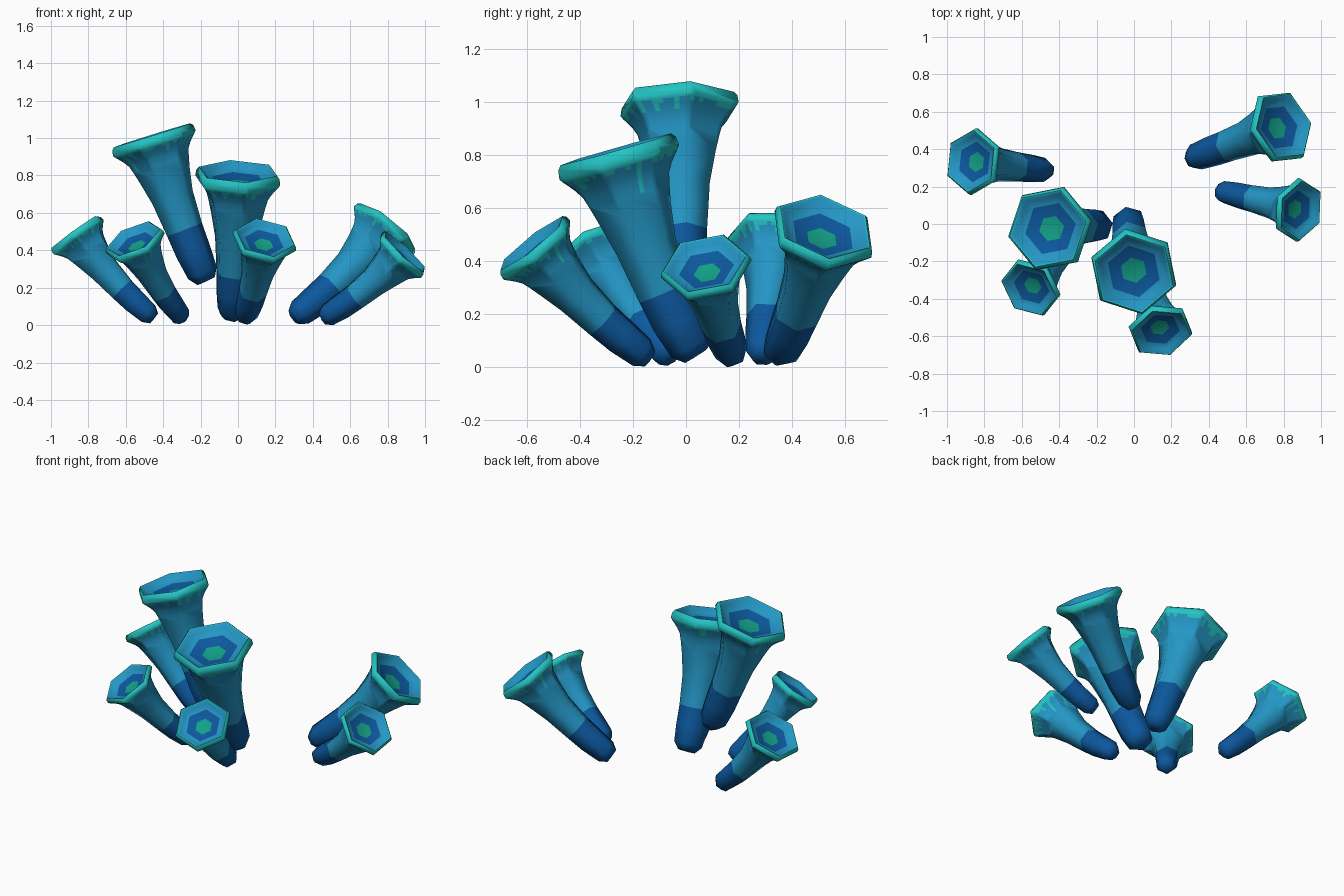
import bpy, bmesh, math, random
from mathutils import Vector

if "Cube" in bpy.data.objects:
    bpy.data.objects.remove(bpy.data.objects["Cube"])

random.seed(4)


def srgb(*c):
    return [((v / 255 + 0.055) / 1.055) ** 2.4 if v > 10 else v / 3295 for v in c] + [1]


def material(name, rgb):
    m = bpy.data.materials.new(name)
    m.diffuse_color = srgb(*rgb)
    m.use_nodes = True
    m.node_tree.nodes["Principled BSDF"].inputs["Base Color"].default_value = m.diffuse_color
    return m


DEEP, MID, TEAL, GREEN = range(4)
MATS = [material("deep_blue", (12, 88, 158)), material("mid_blue", (36, 150, 197)),
        material("teal_rim", (36, 196, 196)), material("green_throat", (18, 160, 135))]

SPLIT = 10           # columns per flat side where the drips are painted
# outer profile: (position along the stem, radius / rim radius, columns per side)
OUTER = [(0, .22, 1), (.07, .36, 1), (.24, .41, 1), (.40, .43, 1), (.62, .49, 1), (.76, .60, 1),
         (.83, .67, SPLIT), (.87, .72, SPLIT), (.90, .80, SPLIT), (.925, .89, SPLIT),
         (.94, .95, SPLIT), (.955, 1.0, SPLIT), (.985, .98, 1), (1.0, .92, 1)]
# mouth profile: (depth / rim radius, radius / rim radius, colour)
INNER = [(.01, .89, TEAL), (.12, .80, MID), (.19, .61, MID), (.28, .30, DEEP)]


def hexagon(center, axis, r, phase, split):
    u = Vector((1, 0, 0))
    u = (u - axis * u.dot(axis)).normalized()
    v = axis.cross(u)
    corners = [center + r * (math.cos(a) * u + math.sin(a) * v)
               for a in (math.radians(phase + 60 * i) for i in range(6))]
    return [corners[i].lerp(corners[(i + 1) % 6], k / split)
            for i in range(6) for k in range(split)]


def tube(name, base, mouth, R, phase, bend=.10):
    base, mouth = Vector(base), Vector(mouth)
    ctrl = (base + mouth) / 2 - Vector((0, 0, bend * (mouth - base).length))
    bm = bmesh.new()

    def ring(center, axis, r, split=1):
        return [bm.verts.new(p) for p in hexagon(center, axis, r, phase, split)]

    def face(verts, colour, smooth=True):
        f = bm.faces.new(verts)
        f.smooth = smooth
        f.material_index = colour

    def bridge(a, b, colour, smooth=True):
        # matching rings join column by column, others with one face per side
        cols = len(a) if len(a) == len(b) else 6
        na, nb = len(a) // cols, len(b) // cols
        for i in range(cols):
            low = [a[(i * na + k) % len(a)] for k in range(na + 1)]
            high = [b[(i * nb + k) % len(b)] for k in range(nb + 1)]
            face(low + high[::-1], colour(i), smooth)

    # curved stem, flared collar, painted drips and rounded lip
    drip = [random.choice((.925, .925, .94, .94, .90, .83 if i % 4 == 0 else .94))
            for i in range(6 * SPLIT)]
    prev, t0 = None, 0
    for t, r, split in OUTER:
        c = base * (1 - t) ** 2 + ctrl * 2 * t * (1 - t) + mouth * t * t
        axis = ((ctrl - base) * (1 - t) + (mouth - ctrl) * t).normalized()
        cur = ring(c, axis, r * R, split)
        if prev:
            bridge(prev, cur, lambda i: DEEP if t <= .4 else
                   TEAL if t > .96 or (t > .84 and t0 >= drip[i] - .001) else MID, t > .1)
        else:
            face(cur[::-1], DEEP, False)
        prev, t0 = cur, t
    # dished mouth with coloured bands and a throat disc
    for depth, r, colour in INNER:
        cur = ring(mouth - axis * depth * R, axis, r * R)
        bridge(prev, cur, lambda i: colour)
        prev = cur
    face(prev, GREEN)

    me = bpy.data.meshes.new(name)
    bm.to_mesh(me)
    bm.free()
    me.set_sharp_from_angle(angle=math.radians(65))
    for m in MATS:
        me.materials.append(m)
    bpy.context.collection.objects.link(bpy.data.objects.new(name, me))


# the cluster
tube("tall_tube", (-.17, -.01, .235), (-.46, -.025, 1.015), .236, 11, .09)
tube("center_tube", (-.03, .04, .045), (.0, -.265, .822), .24, 41, .18)
tube("front_right_tube", (.035, -.137, .035), (.145, -.583, .468), .176, 47)
tube("front_left_tube", (-.295, -.055, .035), (-.56, -.35, .462), .17, -3)
tube("back_left_tube", (-.45, .285, .037), (-.872, .335, .497), .18, 23)
tube("back_right_tube", (.297, .345, .042), (.80, .525, .53), .207, 15)
tube("right_tube", (.45, .178, .037), (.892, .072, .392), .174, 27)
